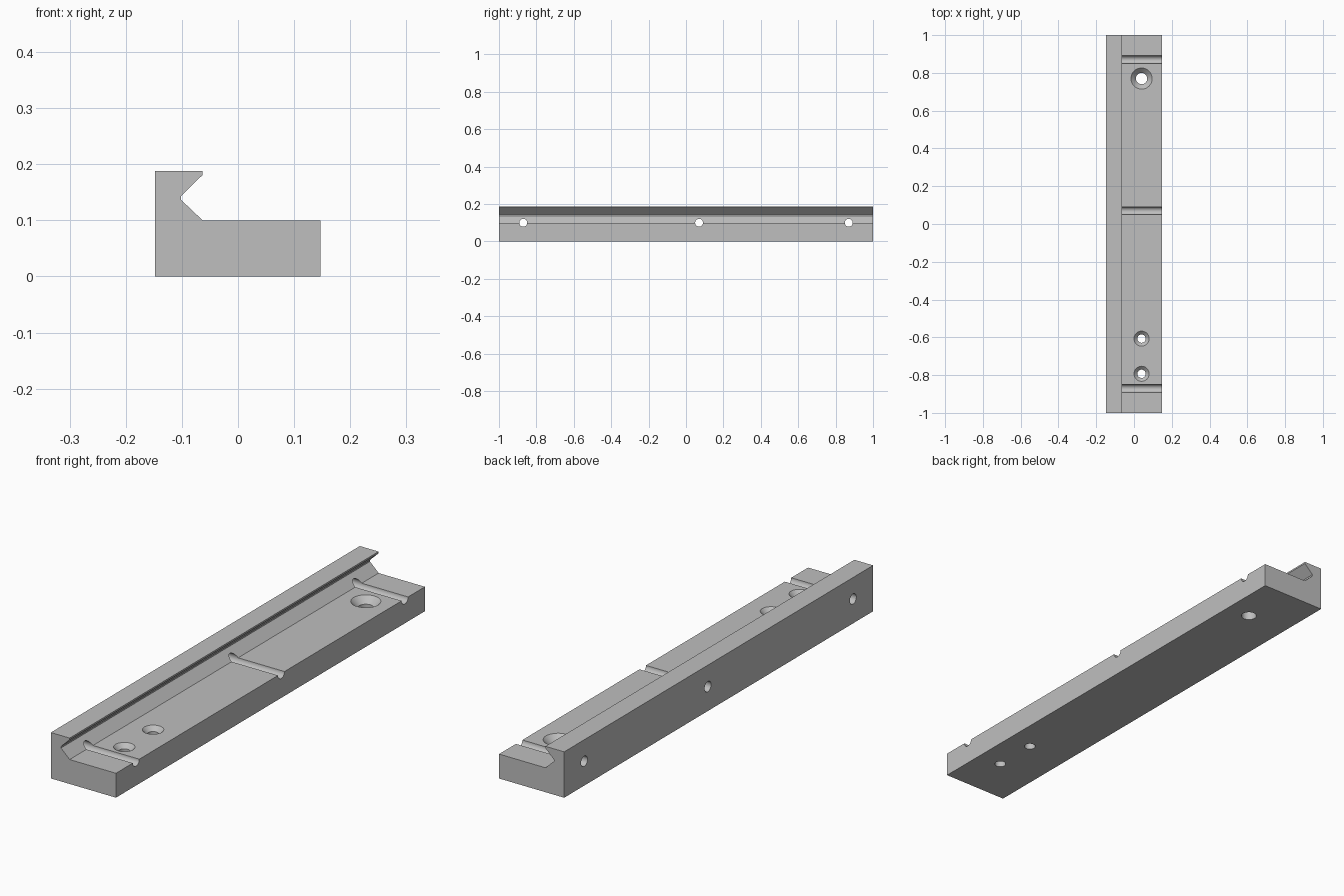
import bpy, bmesh, math
from mathutils import Matrix

cube = bpy.data.objects.get("Cube")
if cube:
    bpy.data.objects.remove(cube, do_unlink=True)

grey = bpy.data.materials.new("plain grey")
grey.use_nodes = True
colour = (0.52, 0.52, 0.52, 1)
grey.diffuse_color = colour
grey.node_tree.nodes["Principled BSDF"].inputs["Base Color"].default_value = colour


def make_object(name, bm):
    bmesh.ops.recalc_face_normals(bm, faces=bm.faces)
    mesh = bpy.data.meshes.new(name)
    bm.to_mesh(mesh)
    bm.free()
    mesh.materials.append(grey)
    obj = bpy.data.objects.new(name, mesh)
    bpy.context.collection.objects.link(obj)
    return obj


def lathe_cutter(name, profile, matrix, sides=48):
    """Closed solid from (radius, height) rings, placed by a matrix."""
    bm = bmesh.new()
    rings = []
    for r, h in profile:
        angles = [2 * math.pi * i / sides for i in range(sides)]
        rings.append([bm.verts.new((r * math.cos(a), r * math.sin(a), h)) for a in angles])
    for low, high in zip(rings, rings[1:]):
        for i in range(sides):
            j = (i + 1) % sides
            bm.faces.new((low[i], low[j], high[j], high[i]))
    bm.faces.new(rings[0])
    bm.faces.new(rings[-1])
    bm.transform(matrix)
    obj = make_object(name, bm)
    obj.hide_render = True
    return obj


# Rail body: L section with an undercut V slot, extruded along y
section = [(-0.148, 0), (0.147, 0), (0.147, 0.1), (-0.063, 0.1), (-0.102, 0.137),
           (-0.102, 0.143), (-0.063, 0.181), (-0.063, 0.188), (-0.148, 0.188)]
bm = bmesh.new()
face = bm.faces.new([bm.verts.new((x, -1, z)) for x, z in section])
ext = bmesh.ops.extrude_face_region(bm, geom=[face])
moved = [g for g in ext["geom"] if isinstance(g, bmesh.types.BMVert)]
bmesh.ops.translate(bm, verts=moved, vec=(0, 2, 0))
rail = make_object("clamp_rail", bm)

cutters = []
# Cross holes through the wall that leave half-round grooves in the ledge
for y in (-0.87, 0.07, 0.87):
    place = Matrix.Translation((0, y, 0.1)) @ Matrix.Rotation(math.pi / 2, 4, "Y")
    cutters.append(lathe_cutter("cross_hole", [(0.021, -0.3), (0.021, 0.3)], place))

# Countersunk screw holes through the ledge
top = 0.1
for y, wide, narrow in ((0.77, 0.056, 0.03), (-0.607, 0.04, 0.022), (-0.793, 0.04, 0.022)):
    over = 0.01
    profile = [(narrow, -0.1), (narrow, top - (wide - narrow)), (wide + over, top + over)]
    cutters.append(lathe_cutter("screw_hole", profile, Matrix.Translation((0.04, y, 0))))

bpy.ops.object.select_all(action="DESELECT")
bpy.context.view_layer.objects.active = rail
rail.select_set(True)
for cutter in cutters:
    mod = rail.modifiers.new("cut", "BOOLEAN")
    mod.operation = "DIFFERENCE"
    mod.solver = "EXACT"
    mod.object = cutter
    bpy.ops.object.modifier_apply(modifier=mod.name)
    bpy.data.objects.remove(cutter, do_unlink=True)

bpy.ops.object.shade_smooth_by_angle(angle=math.radians(30))
